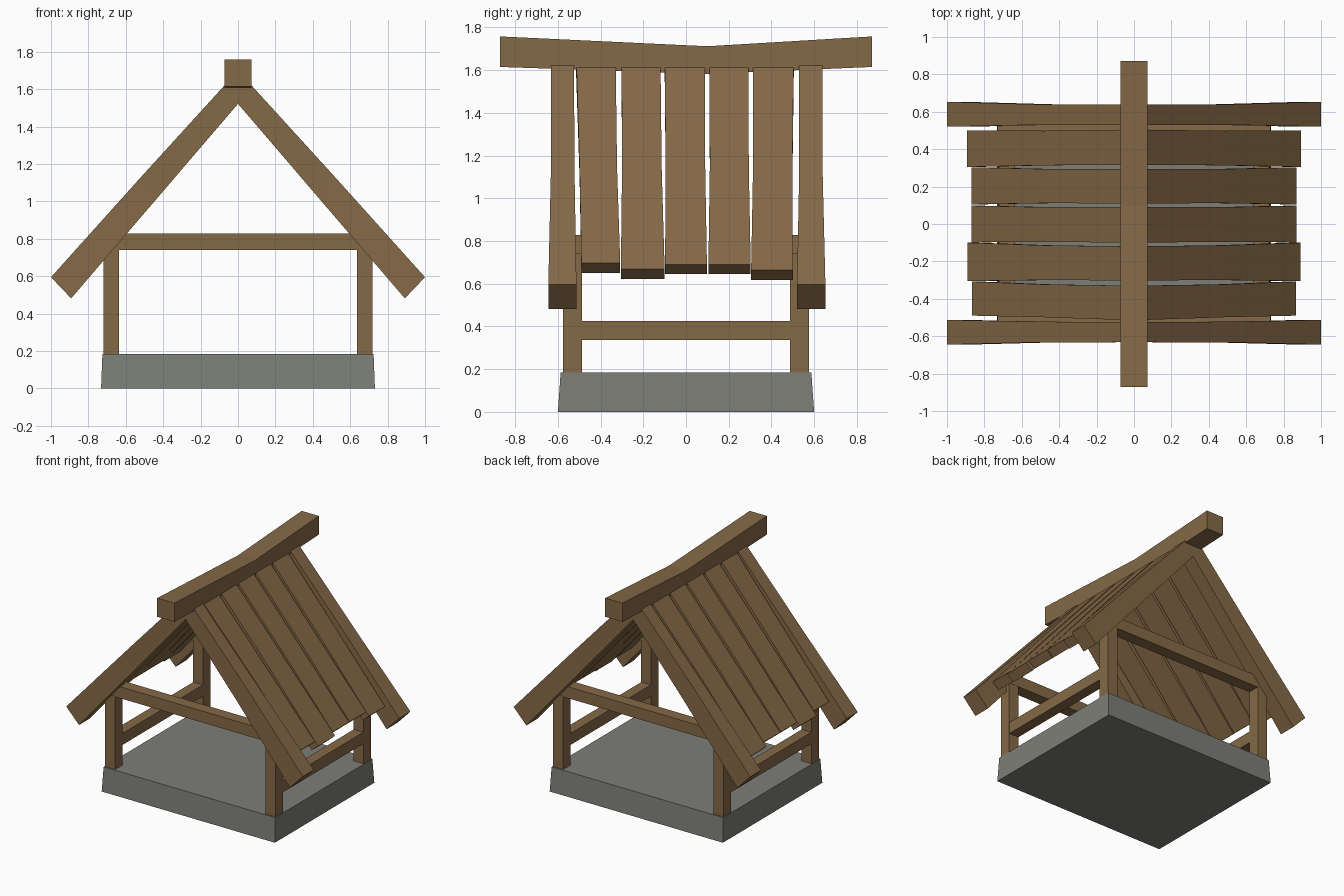
import bpy, bmesh

if "Cube" in bpy.data.objects:
    bpy.data.objects.remove(bpy.data.objects["Cube"])


def material(name, color):
    m = bpy.data.materials.new(name)
    m.diffuse_color = (*color, 1)
    m.use_nodes = True
    m.node_tree.nodes["Principled BSDF"].inputs["Base Color"].default_value = m.diffuse_color
    return m


WOOD = material("wood", (0.235, 0.142, 0.062))
STONE = material("stone", (0.205, 0.21, 0.185))


def loft(name, sections, mat, mirror=(False, False)):
    """Join a row of four-cornered sections into a closed solid."""
    bm = bmesh.new()
    rings = [[bm.verts.new(p) for p in s] for s in sections]
    for a, b in zip(rings, rings[1:]):
        for i in range(4):
            j = (i + 1) % 4
            bm.faces.new((a[i], a[j], b[j], b[i]))
    bm.faces.new(rings[0])
    bm.faces.new(rings[-1])
    bmesh.ops.recalc_face_normals(bm, faces=bm.faces)
    me = bpy.data.meshes.new(name)
    bm.to_mesh(me)
    bm.free()
    me.materials.append(mat)
    ob = bpy.data.objects.new(name, me)
    bpy.context.collection.objects.link(ob)
    if any(mirror):
        mod = ob.modifiers.new("mirror", "MIRROR")
        mod.use_axis = (*mirror, False)
        mod.use_mirror_merge = False
    return ob


def rect(x0, x1, y0, y1, z):
    return [(x0, y0, z), (x1, y0, z), (x1, y1, z), (x0, y1, z)]


def box(name, x, y, z, mirror=(False, False)):
    return loft(name, [rect(*x, *y, z[0]), rect(*x, *y, z[1])], WOOD, mirror)


def board(name, stations):
    """Sloping roof board; station = (upper xz, lower xz, y range)."""
    secs = [[(u[0], y0, u[1]), (u[0], y1, u[1]), (l[0], y1, l[1]), (l[0], y0, l[1])]
            for u, l, (y0, y1) in stations]
    return loft(name, secs, WOOD, (True, False))


# Stone base, slightly tapered
loft("stone_base", [rect(-0.732, 0.732, -0.6, 0.6, 0),
                    rect(-0.725, 0.725, -0.587, 0.587, 0.185)], STONE)

# Timber frame
box("corner_posts", (0.635, 0.72), (0.487, 0.577), (0.18, 0.745), (True, True))
box("cross_beams", (-0.73, 0.73), (0.485, 0.575), (0.74, 0.828), (False, True))
box("side_rails", (0.637, 0.718), (-0.49, 0.49), (0.337, 0.425), (True, False))

# Sagging ridge beam
loft("ridge_beam", [[(-0.072, y, b), (0.072, y, b), (0.072, y, t), (-0.072, y, t)]
                    for y, b, t in ((-0.872, 1.615, 1.758), (0.1, 1.582, 1.712),
                                    (0.872, 1.615, 1.758))], WOOD)

# Heavy end rafters, flaring towards the eaves
for name, ys in (("front_rafters", ((-0.632, -0.525), (-0.633, -0.522), (-0.645, -0.513))),
                 ("back_rafters", ((0.53, 0.638), (0.53, 0.64), (0.52, 0.653)))):
    board(name, (((0, 1.70), (0, 1.522), ys[0]),
                 ((0.53, 1.118), (0.43, 1.02), ys[1]),
                 ((1.0, 0.595), (0.892, 0.482), ys[2])))

# Roof planks: y range at ridge, y range at eaves, eaves x
planks = (((-0.515, -0.33), (-0.49, -0.308), 0.865),
          ((-0.302, -0.12), (-0.305, -0.10), 0.89),
          ((-0.10, 0.09), (-0.098, 0.098), 0.87),
          ((0.11, 0.293), (0.105, 0.303), 0.87),
          ((0.315, 0.505), (0.305, 0.50), 0.893))
for i, (top, eave, x) in enumerate(planks, 1):
    z = 1.70 - 1.16 * x
    mid = ((top[0] + eave[0]) / 2 + 0.004, (top[1] + eave[1]) / 2 - 0.004)
    board(f"roof_plank_{i}", (((0, 1.695), (0, 1.592), top),
                              ((0.48, 1.147), (0.43, 1.098), mid),
                              ((x, z), (x - 0.053, z - 0.046), eave)))
